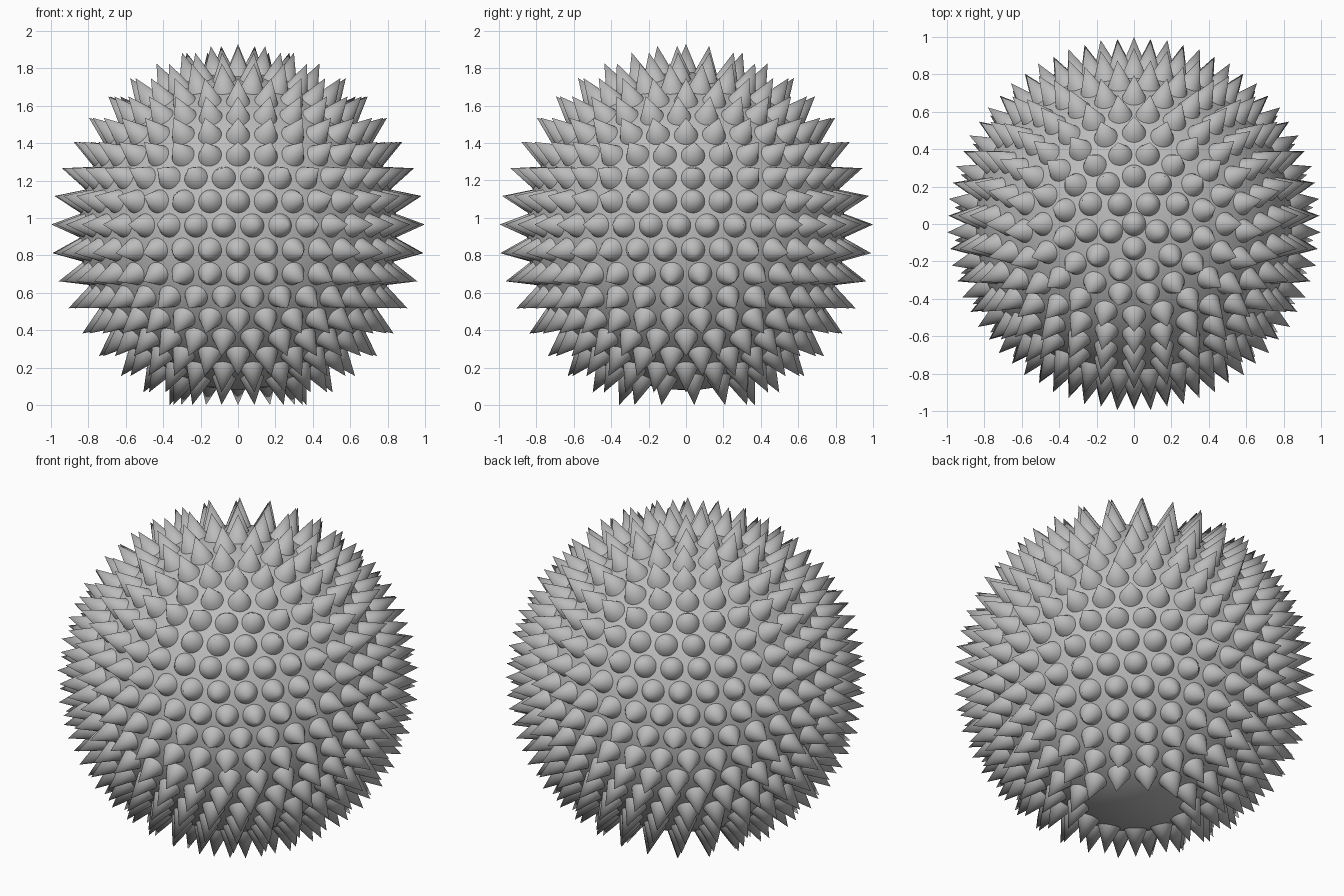
import bpy, bmesh, math
from mathutils import Vector, Matrix

if "Cube" in bpy.data.objects:
    bpy.data.objects.remove(bpy.data.objects["Cube"])

CENTRE = Vector((0, 0, 0.93))
BALL_R, TIP_R = 0.85, 1.0
STEP = math.radians(8.8)      # angle between spike rows
PER_RING = 35.43              # spikes on a full-width row (hexagonal packing)
ROOT = 0.83                   # spike bases sit just inside the ball

grey = bpy.data.materials.new("grey")
grey.diffuse_color = (0.5, 0.5, 0.5, 1)
grey.use_nodes = True
grey.node_tree.nodes["Principled BSDF"].inputs["Base Color"].default_value = grey.diffuse_color

# Round body
bpy.ops.mesh.primitive_uv_sphere_add(segments=64, ring_count=32, radius=BALL_R, location=CENTRE)
ball = bpy.context.object
ball.name = "ball"
ball.data.materials.append(grey)
bpy.ops.object.shade_smooth()

# Spikes in rows from the top down, leaving the underside bare
bm = bmesh.new()


def add_spike(direction):
    turn = direction.to_track_quat('Z', 'Y').to_matrix().to_4x4()
    place = Matrix.Translation(CENTRE + direction * (ROOT + TIP_R) / 2) @ turn
    bmesh.ops.create_cone(bm, cap_ends=True, segments=24, radius1=0.07, radius2=0,
                          depth=TIP_R - ROOT, matrix=place)


# Every other row is shifted by half a spike
for row in range(19):
    polar = row * STEP
    count = max(1, round(PER_RING * math.sin(polar)))
    for i in range(count):
        around = math.pi / 2 + math.tau * (i + 0.5 * (row % 2)) / count
        add_spike(Vector((math.sin(polar) * math.cos(around),
                          math.sin(polar) * math.sin(around),
                          math.cos(polar))))

mesh = bpy.data.meshes.new("spikes")
bm.to_mesh(mesh)
bm.free()
mesh.materials.append(grey)
spikes = bpy.data.objects.new("spikes", mesh)
bpy.context.collection.objects.link(spikes)
bpy.ops.object.select_all(action='DESELECT')
spikes.select_set(True)
bpy.context.view_layer.objects.active = spikes
bpy.ops.object.shade_smooth_by_angle(angle=math.radians(40))
